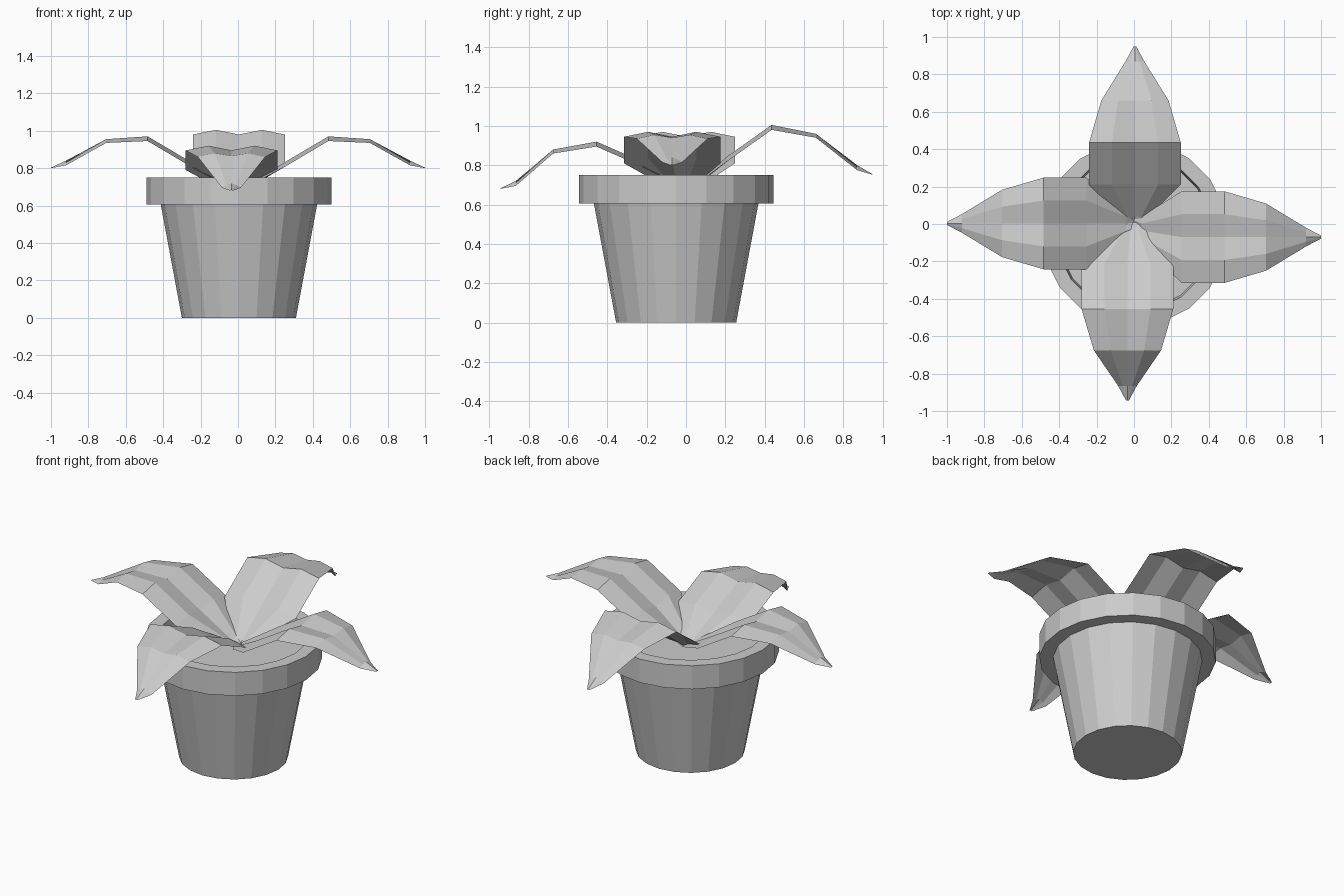
import bpy, bmesh, math

if "Cube" in bpy.data.objects:
    bpy.data.objects.remove(bpy.data.objects["Cube"])

SIDES = 20
CY = -0.05  # pot centre in y


def finish(bm, name):
    me = bpy.data.meshes.new(name)
    bm.to_mesh(me)
    bm.free()
    ob = bpy.data.objects.new(name, me)
    bpy.context.collection.objects.link(ob)
    return ob


def lathe(name, profile, cap_first=False, cap_last=False):
    bm = bmesh.new()
    rings = []
    for r, z in profile:
        rings.append([bm.verts.new((0.005 + r * math.cos(2 * math.pi * i / SIDES),
                                    CY + r * math.sin(2 * math.pi * i / SIDES), z))
                      for i in range(SIDES)])
    for a, b in zip(rings, rings[1:]):
        for i in range(SIDES):
            j = (i + 1) % SIDES
            bm.faces.new((a[i], a[j], b[j], b[i]))
    if cap_first:
        bm.faces.new(rings[0][::-1])
    if cap_last:
        bm.faces.new(rings[-1])
    return finish(bm, name)


# pot: tapered body, overhanging rim, inner wall; soil closes the top
lathe("pot", [(0.305, 0), (0.418, 0.605), (0.495, 0.605), (0.495, 0.75),
              (0.42, 0.75), (0.41, 0.66)], cap_first=True)
lathe("soil", [(0.412, 0.665)], cap_last=True)


def leaf(name, angle, shift, radii, heights, tip_shift=0.0):
    """Leaf sheet with an M-shaped cross-section, pointing along angle."""
    halves = [0.04, 0.075, 0.245, 0.245, 0.18, 0.05, 0.008]
    ridge = [0.0, 0.005, 0.025, 0.025, 0.02, 0.015, 0.002]  # lift of the two folds
    mid = [-0.01, -0.01, 0.0, 0.0, 0.005, 0.025, 0.003]     # lift of the centre line
    c, s = math.cos(angle), math.sin(angle)
    bm = bmesh.new()
    rows = []
    for k, (r, z, h) in enumerate(zip(radii, heights, halves)):
        row = []
        for f, dz in ((-1, 0), (-0.5, ridge[k]), (0, mid[k]), (0.5, ridge[k]), (1, 0)):
            w = f * h
            sx, sy = (shift[i] * min(1, k / 2) for i in (0, 1))
            row.append(bm.verts.new((r * c - w * s + sx, r * s + w * c + sy, z + dz)))
        rows.append(row)
    for a, b in zip(rows, rows[1:]):
        for i in range(4):
            bm.faces.new((a[i], b[i], b[i + 1], a[i + 1]))
    return finish(bm, name)


# four drooping leaves, each tilted slightly differently
side_r = [0.0, 0.04, 0.255, 0.483, 0.705, 0.92, 1.0]
side_z = [0.675, 0.695, 0.81, 0.945, 0.935, 0.815, 0.80]
leaf("right_leaf", 0, (0, -0.07), side_r, side_z)
leaf("left_leaf", math.pi, (0, 0.003), side_r, side_z)
leaf("back_leaf", math.pi / 2, (0.005, 0),
     [0.01, 0.04, 0.21, 0.435, 0.66, 0.87, 0.948],
     [0.675, 0.695, 0.82, 0.98, 0.94, 0.775, 0.752])
leaf("front_leaf", -math.pi / 2, (-0.035, 0),
     [-0.02, 0.02, 0.215, 0.455, 0.675, 0.865, 0.943],
     [0.675, 0.69, 0.79, 0.895, 0.86, 0.695, 0.68])
